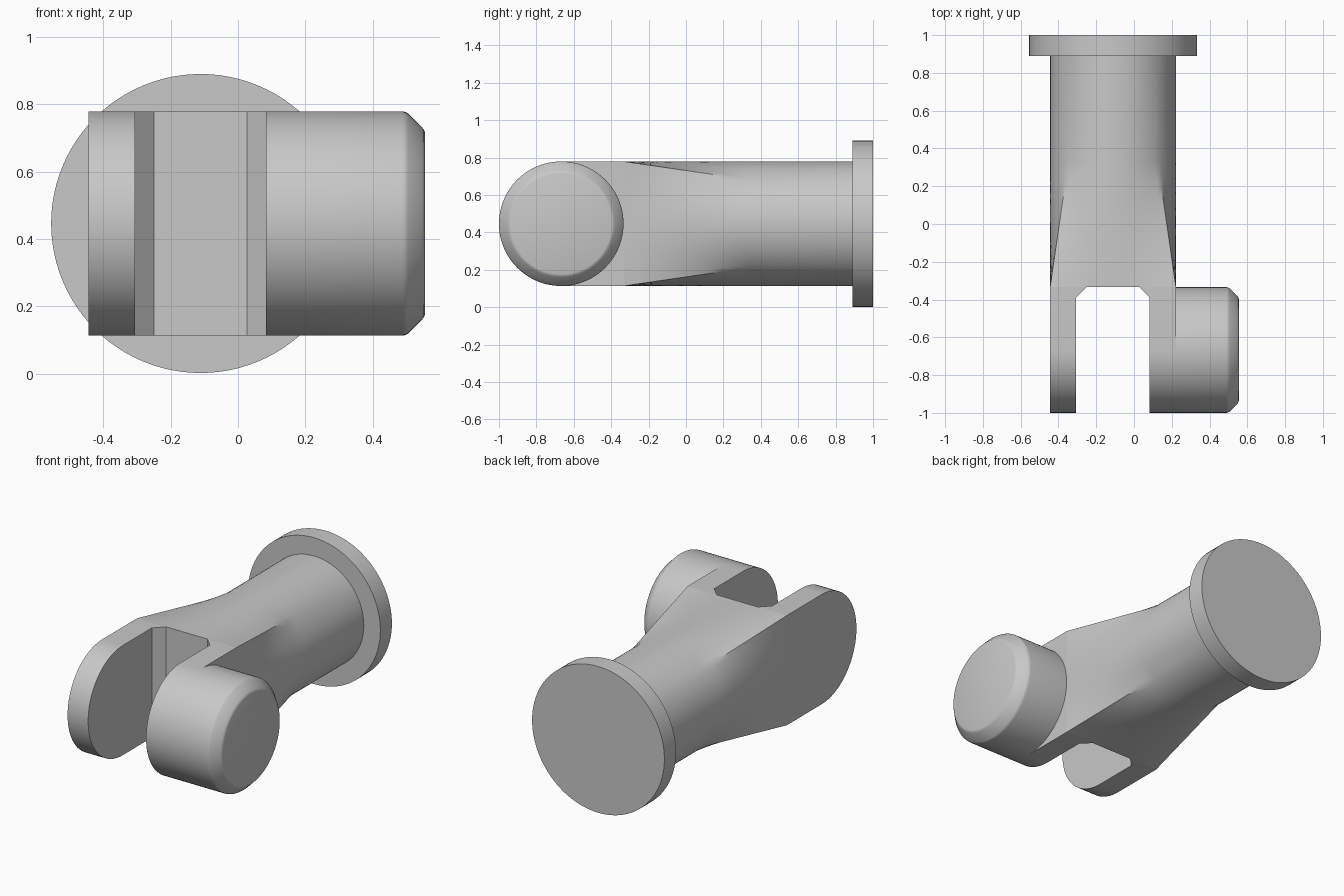
import bpy, bmesh, math

if "Cube" in bpy.data.objects:
    bpy.data.objects.remove(bpy.data.objects["Cube"])

CX, CZ, R = -0.111, 0.446, 0.333      # shaft axis and radius
YS, YP = -0.333, -0.667               # slot floor, pivot axis
SEG = 96

grey = bpy.data.materials.new("light_grey")
grey.diffuse_color = (0.58, 0.58, 0.58, 1)
grey.use_nodes = True
grey.node_tree.nodes["Principled BSDF"].inputs["Base Color"].default_value = grey.diffuse_color


def finish(bm, name):
    bmesh.ops.remove_doubles(bm, verts=bm.verts, dist=1e-5)
    bmesh.ops.recalc_face_normals(bm, faces=bm.faces)
    me = bpy.data.meshes.new(name)
    bm.to_mesh(me)
    bm.free()
    me.materials.append(grey)
    ob = bpy.data.objects.new(name, me)
    bpy.context.collection.objects.link(ob)
    bpy.ops.object.select_all(action='DESELECT')
    ob.select_set(True)
    bpy.context.view_layer.objects.active = ob
    bpy.ops.object.shade_smooth_by_angle(angle=math.radians(32))


def skin(bm, rings, cap_start=False, cap_end=False):
    vs = [[bm.verts.new(p) for p in ring] for ring in rings]
    for a, b in zip(vs, vs[1:]):
        for i in range(len(a)):
            j = (i + 1) % len(a)
            bm.faces.new((a[i], a[j], b[j], b[i]))
    if cap_start:
        bm.faces.new(vs[0])
    if cap_end:
        bm.faces.new(vs[-1])


def section(y, r, square=0.0):
    """Ring across the shaft axis, blended from circle (0) to square (1)."""
    ring = []
    for i in range(SEG):
        a = 2 * math.pi * i / SEG
        c, s = math.cos(a), math.sin(a)
        k = r * ((1 - square) + square / max(abs(c), abs(s)))
        ring.append((CX + k * c, y, CZ + k * s))
    return ring


# Round shaft that blends into a square block
bm = bmesh.new()
rings = [section(0.9, R), section(0.333, R)]
rings += [section(0.333 - 0.666 * t / 10, R, t / 10) for t in range(1, 11)]
skin(bm, rings)
finish(bm, "shaft")

# Fork: two round-ended arms, chamfered slot corners and slot floor
bm = bmesh.new()
CH = 0.056
half = [(YS, R), (YS - CH, R)]
arc = [(YP - R * math.sin(math.pi * i / 48), R * math.cos(math.pi * i / 48))
       for i in range(49)]
outline = half + arc + [(y, -z) for y, z in reversed(half)]
floor = []
for outer, inner, d in ((CX - R, -0.306, 1), (CX + R, 0.083, -1)):
    ov = [bm.verts.new((outer, y, CZ + z)) for y, z in outline]
    iv = [bm.verts.new((inner + (d * CH if y == YS else 0), y, CZ + z))
          for y, z in outline]
    for i in range(len(ov) - 1):
        bm.faces.new((ov[i], ov[i + 1], iv[i + 1], iv[i]))
    bm.faces.new(ov)
    bm.faces.new(iv[1:-1])
    bm.faces.new((iv[0], iv[1], iv[-2], iv[-1]))
    floor.append((iv[0], iv[-1]))
bm.faces.new((floor[0][0], floor[0][1], floor[1][1], floor[1][0]))
finish(bm, "fork")

# Side boss with softened chamfer on its outer end
bm = bmesh.new()
profile = [(CX + R, R), (0.488, R), (0.497, 0.3315), (0.505, 0.327),
           (0.546, 0.286), (0.552, 0.279), (0.555, 0.27)]
skin(bm, [[(x, YP + r * math.cos(2 * math.pi * i / SEG),
            CZ + r * math.sin(2 * math.pi * i / SEG)) for i in range(SEG)]
          for x, r in profile], cap_end=True)
finish(bm, "side_boss")

# End flange disc
bm = bmesh.new()
skin(bm, [section(0.889, 0.444), section(1.0, 0.444)], True, True)
finish(bm, "end_flange")
